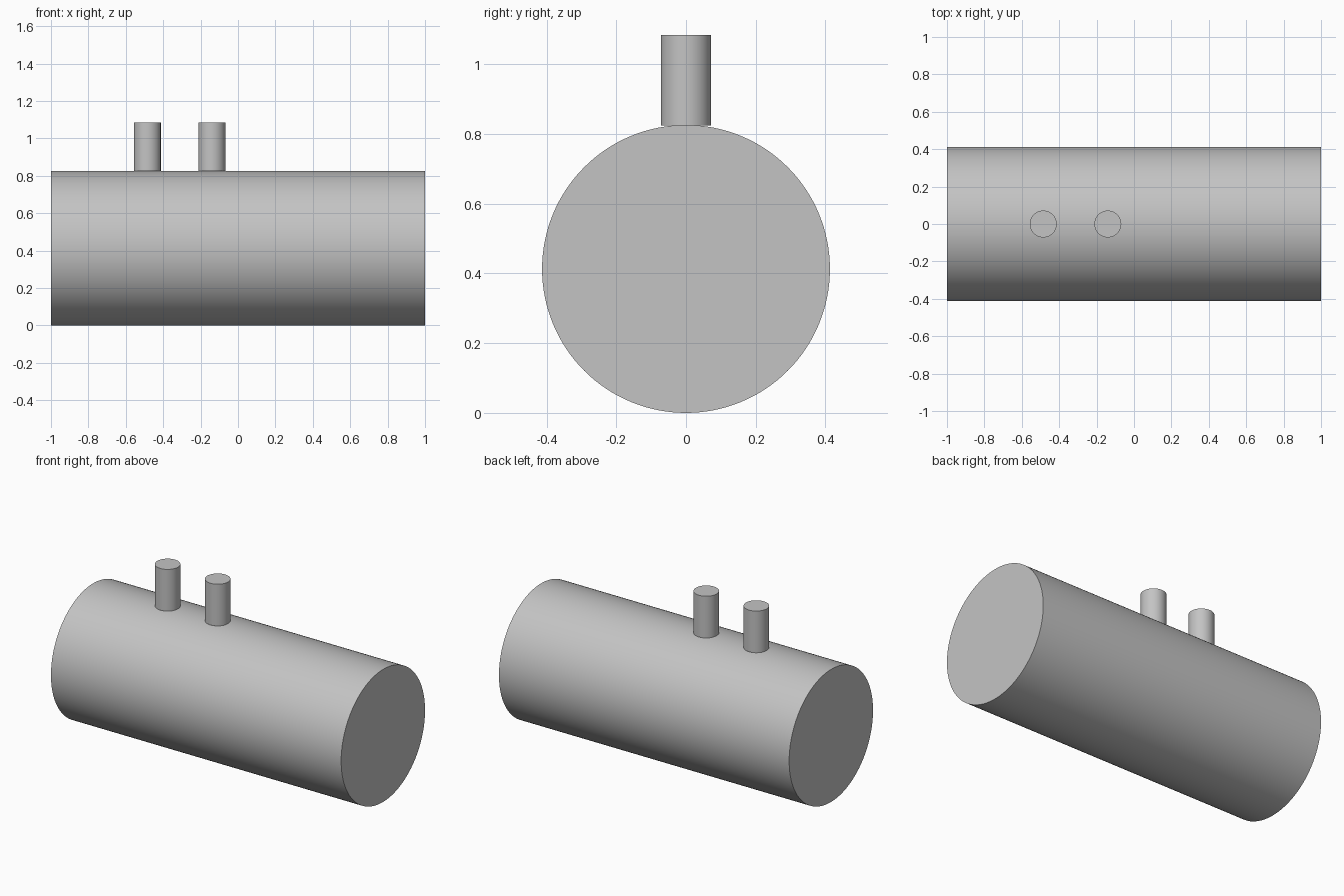
import bpy
import math

cube = bpy.data.objects.get("Cube")
if cube:
    bpy.data.objects.remove(cube, do_unlink=True)

GREY = (0.55, 0.55, 0.55, 1.0)
grey = bpy.data.materials.new("plain_grey")
grey.use_nodes = True
grey.diffuse_color = GREY
grey.node_tree.nodes["Principled BSDF"].inputs["Base Color"].default_value = GREY


def cylinder(name, radius, length, location, sides, rotation=(0, 0, 0)):
    bpy.ops.mesh.primitive_cylinder_add(
        vertices=sides, radius=radius, depth=length,
        location=location, rotation=rotation)
    obj = bpy.context.object
    obj.name = name
    obj.data.materials.append(grey)
    bpy.ops.object.shade_smooth_by_angle(angle=math.radians(30))
    return obj


# Horizontal drum
RADIUS = 0.413
cylinder("drum", RADIUS, 2.0, (0, 0, RADIUS), 128, (0, math.pi / 2, 0))

# Two upright pipes resting on the drum's crest
BASE, TOP = 2 * RADIUS - 0.001, 1.085
for name, x in (("right_pipe", -0.485), ("left_pipe", -0.14)):
    cylinder(name, 0.072, TOP - BASE, (x, 0, (BASE + TOP) / 2), 64)
